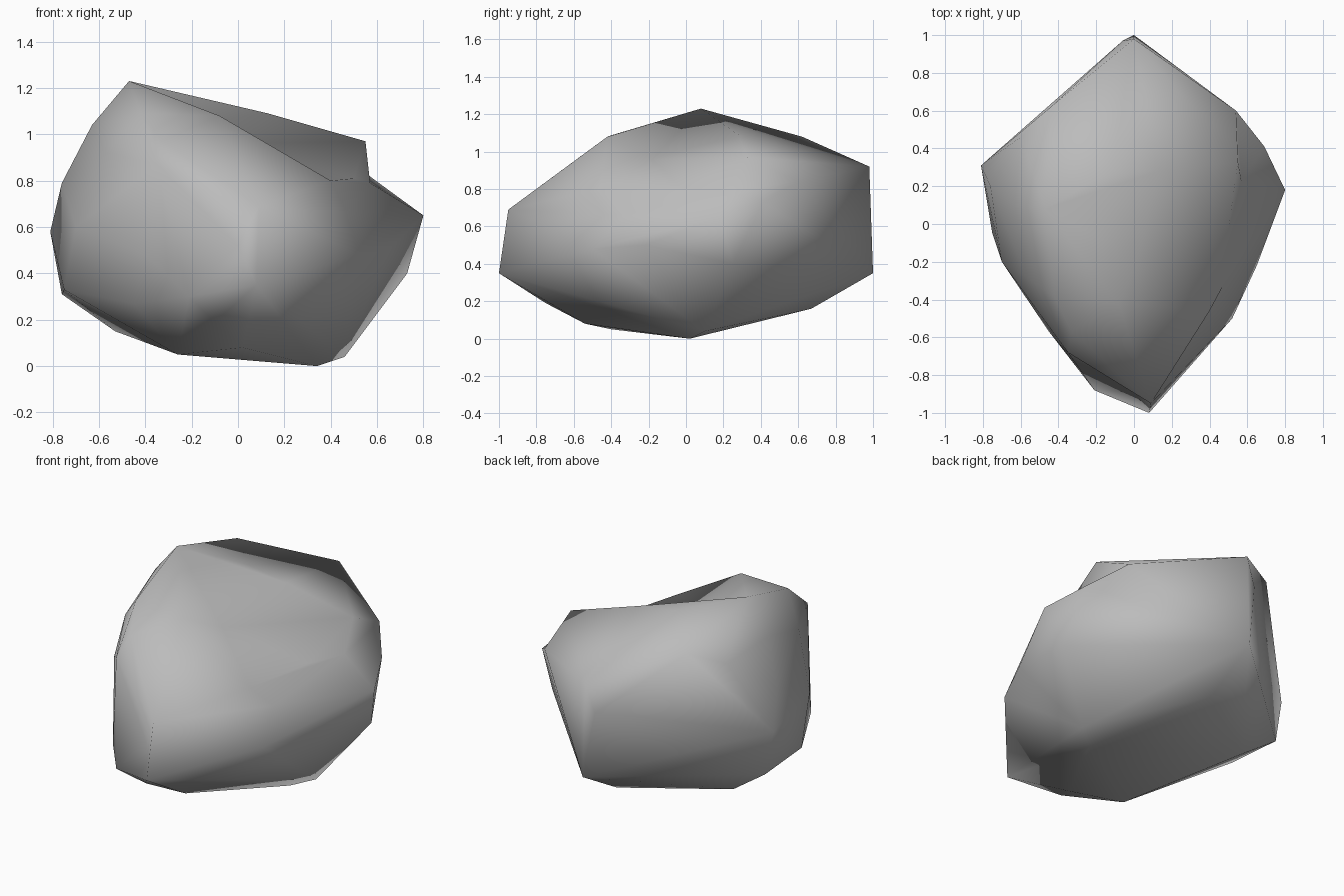
import bpy, bmesh, math
from mathutils import Vector
from mathutils.bvhtree import BVHTree

cube = bpy.data.objects.get("Cube")
if cube:
    bpy.data.objects.remove(cube)

CENTRE = Vector((0, 0, .55))

# corners of the boulder
crown = [(-.47, .08, 1.23), (-.42, -.39, 1.09), (-.12, .28, 1.13), (.13, .28, 1.09),
         (.55, .33, .97), (-.44, .62, 1.08), (-.63, .1, 1.04), (-.57, -.28, .92),
         (-.08, -.42, 1.08)]
back_end = [(0, .98, .92), (0, 1, .35), (-.06, .97, .75), (.54, .6, .84), (-.6, .46, 1)]
left_flank = [(-.81, .31, .58), (-.76, .32, .31), (-.76, .2, .79), (-.75, -.05, .33),
              (-.7, -.2, .6)]
front_end = [(-.33, -.57, .97), (-.35, -.68, .87), (-.4, -.63, .48), (-.45, -.57, .27),
             (-.21, -.88, .3), (.08, -1, .35), (.09, -.95, .69)]
right_flank = [(.52, -.5, .48), (.65, -.22, .5), (.8, .18, .65), (.73, .25, .4), (.69, .41, .73)]
underside = [(-.26, -.4, .05), (.02, -.54, .08), (.34, .02, 0), (.46, .1, .04),
             (-.53, .3, .15), (0, .67, .16), (-.1, -.75, .19)]
# these start just outside the skin, then sink into place
ridge_end = [(.4, -.46, .8)]
valley = [(.02, -.18, .96), (.47, -.33, .66), (.5, -.03, .81)]
notch = [(.57, .22, .79)]
front_dent = [(0, -.89, .52)]


def hull_mesh(points):
    bm = bmesh.new()
    verts = [bm.verts.new(p) for p in points]
    bmesh.ops.convex_hull(bm, input=verts)
    loose = [v for v in bm.verts if not v.link_faces]
    bmesh.ops.delete(bm, geom=loose, context='VERTS')
    return bm, verts


def boulder_mesh(corners, dents):
    skin, _ = hull_mesh(corners)
    tree = BVHTree.FromBMesh(skin)
    skin.free()
    raised = []
    for p in dents:
        ray = Vector(p) - CENTRE
        hit = tree.ray_cast(CENTRE, ray)[0]
        raised.append(CENTRE + (hit - CENTRE) * 1.05)
    bm, verts = hull_mesh(corners + raised)
    for vert, p in zip(verts[len(corners):], dents):
        if vert.is_valid:
            vert.co = p
    bmesh.ops.recalc_face_normals(bm, faces=bm.faces[:])
    return bm


stone = bpy.data.materials.new("stone_grey")
grey = (.5, .5, .5, 1)
stone.use_nodes = True
stone.diffuse_color = grey
stone.node_tree.nodes["Principled BSDF"].inputs["Base Color"].default_value = grey

# boulder
bm = boulder_mesh(crown + back_end + left_flank + front_end + right_flank + underside,
                  ridge_end + valley + notch + front_dent)
mesh = bpy.data.meshes.new("boulder")
bm.to_mesh(mesh)
bm.free()
mesh.materials.append(stone)
boulder = bpy.data.objects.new("boulder", mesh)
bpy.context.collection.objects.link(boulder)
bpy.context.view_layer.objects.active = boulder
boulder.select_set(True)
bpy.ops.object.shade_smooth_by_angle(angle=math.radians(120))
